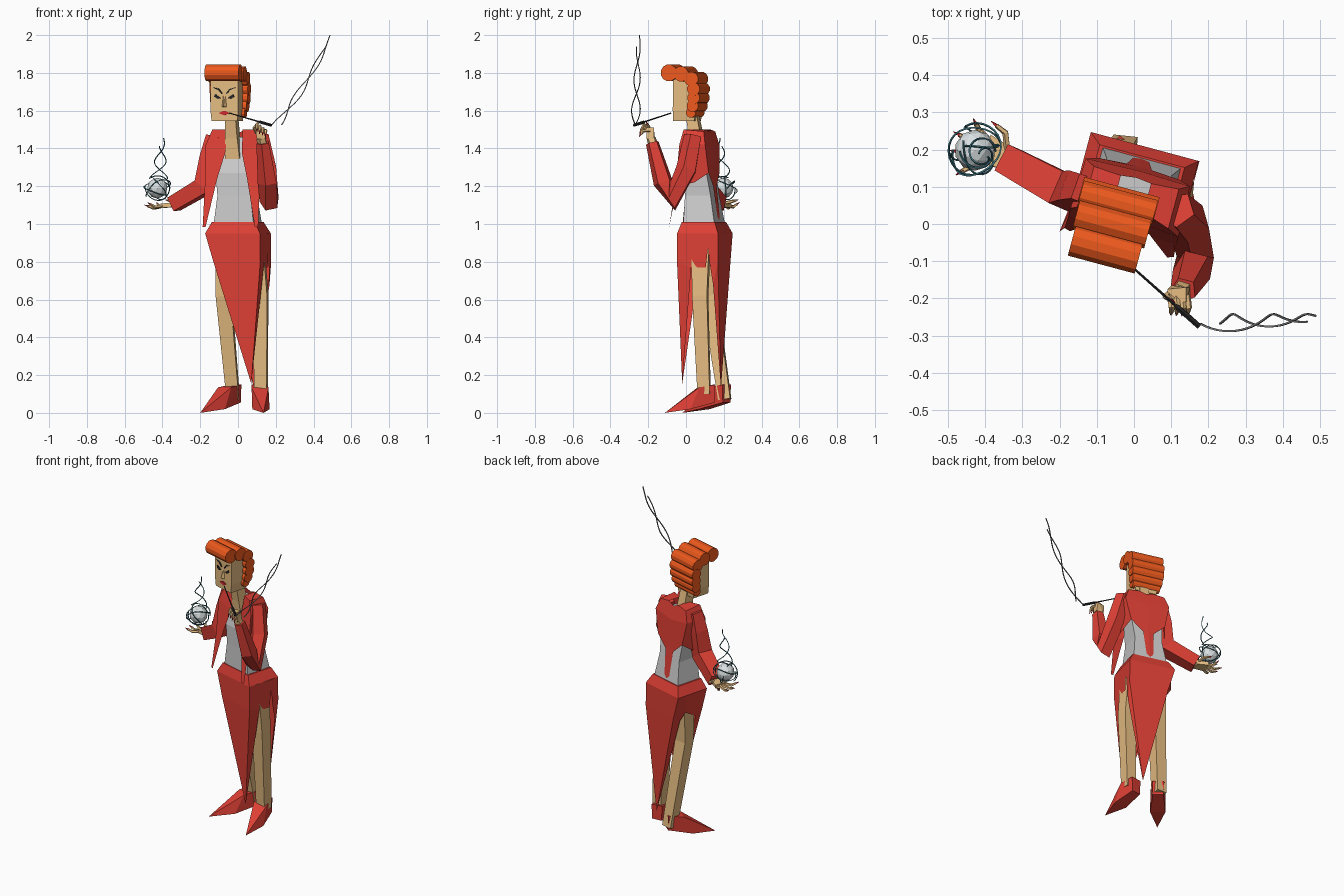
import bpy, bmesh, math
from mathutils import Vector, Matrix

V = Vector
TURN = math.radians(-15)          # whole body is turned a little


def material(name, rgb):
    m = bpy.data.materials.new(name)
    m.diffuse_color = (*rgb, 1)
    return m


RED = material("red_cloth", (0.72, 0.05, 0.035))
NAIL = material("nail_red", (0.6, 0.02, 0.03))
SKIN = material("skin", (0.78, 0.5, 0.22))
HAIR = material("hair_orange", (0.85, 0.1, 0.012))
BLACK = material("black", (0.02, 0.02, 0.02))
SMOKE = material("smoke_grey", (0.22, 0.22, 0.22))
TEAL = material("teal", (0.05, 0.18, 0.22))
PALE = material("pale_orb", (0.7, 0.75, 0.76))


def finish(name, bm, mat):
    bmesh.ops.recalc_face_normals(bm, faces=bm.faces)
    me = bpy.data.meshes.new(name)
    bm.to_mesh(me)
    bm.free()
    ob = bpy.data.objects.new(name, me)
    bpy.context.collection.objects.link(ob)
    if mat:
        me.materials.append(mat)
    return ob


def mesh(name, pts, faces, mat=None):
    bm = bmesh.new()
    vs = [bm.verts.new(p) for p in pts]
    for f in faces:
        bm.faces.new([vs[i] for i in f])
    return finish(name, bm, mat)


def hull(name, pts, mat=None):
    bm = bmesh.new()
    for p in pts:
        bm.verts.new(p)
    bmesh.ops.convex_hull(bm, input=bm.verts)
    return finish(name, bm, mat)


def loft(name, rings, mat=None):
    n, k = len(rings[0]), len(rings)
    faces = [(a * n + i, a * n + (i + 1) % n, a * n + n + (i + 1) % n, a * n + n + i)
             for a in range(k - 1) for i in range(n)]
    faces += [tuple(range(n)), tuple(range((k - 1) * n, k * n))]
    return mesh(name, [p for r in rings for p in r], faces, mat)


def tube(name, pts, radii, sides, mat, ref=(0.3, 0.9, 0.2)):
    pts = [V(p) for p in pts]
    if not isinstance(radii, (list, tuple)):
        radii = [radii] * len(pts)
    nrm, rings = V(ref), []
    for i, p in enumerate(pts):
        t = (pts[min(i + 1, len(pts) - 1)] - pts[max(i - 1, 0)]).normalized()
        nrm = (nrm - t * nrm.dot(t)).normalized()
        b = t.cross(nrm)
        ang = [math.tau * (j + 0.5) / sides for j in range(sides)]
        rings.append([p + (nrm * math.cos(a) + b * math.sin(a)) * radii[i] for a in ang])
    return loft(name, rings, mat)


def frame(cx, cy):
    rot = Matrix.Rotation(TURN, 3, 'Z')
    return lambda u, v, z: rot @ V((u, v, 0)) + V((cx, cy, z))


B = frame(0, 0.1)                 # body frame
H = frame(-0.054, 0.018)          # head frame


def box_ring(F, hw, v0, v1, z):
    return [F(-hw, v0, z), F(hw, v0, z), F(hw, v1, z), F(-hw, v1, z)]


# torso, neck and head
loft("torso", [box_ring(B, 0.112, -0.09, 0.085, 0.98), box_ring(B, 0.09, -0.085, 0.055, 1.15),
               box_ring(B, 0.1, -0.085, 0.035, 1.27), box_ring(B, 0.085, -0.06, 0.03, 1.37),
               box_ring(B, 0.05, -0.04, 0.028, 1.46)])
tube("neck", [(-0.02, 0.07, 1.35), (-0.028, 0.055, 1.46), (-0.035, 0.035, 1.57)],
     [0.056, 0.046, 0.041], 4, SKIN, (0.26, 0.97, 0))
loft("head", [box_ring(H, 0.07, -0.07, 0.045, 1.545), box_ring(H, 0.076, -0.071, 0.05, 1.6),
              box_ring(H, 0.076, -0.07, 0.05, 1.78)], SKIN)

# hair rolls: (v, z, radius, half length)
ROLLS = [(-0.088, 1.80, 0.045, 0.093), (-0.02, 1.795, 0.041, 0.1), (0.037, 1.768, 0.039, 0.103),
         (0.05, 1.715, 0.035, 0.105), (0.05, 1.668, 0.034, 0.103), (0.043, 1.625, 0.032, 0.098),
         (0.032, 1.59, 0.027, 0.09)]
for i, (v, z, r, h) in enumerate(ROLLS):
    tube(f"hair_roll_{i}", [H(-h, v, z), H(h, v, z)], r, 12, HAIR, (0, 0, 1))

# face
for s, side in ((-1, "right"), (1, "left")):
    eye = [(0.018, 1.667), (0.05, 1.688), (0.055, 1.674), (0.035, 1.662)]
    hull(f"eye_{side}", [H(s * u, v, z) for u, z in eye for v in (-0.069, -0.076)], BLACK)
    brow = [(0.012, 1.69), (0.03, 1.712), (0.06, 1.722)]
    tube(f"brow_{side}", [H(s * u, -0.073, z) for u, z in brow], [0.004, 0.005, 0.002], 4, BLACK)
hull("nose", [H(-0.006, -0.07, 1.68), H(0.006, -0.07, 1.68), H(-0.014, -0.07, 1.618),
              H(0.014, -0.07, 1.618), H(0, -0.09, 1.625)], SKIN)
hull("lips", [H(u, v, z) for v in (-0.068, -0.075) for u, z in
              ((-0.03, 1.587), (-0.01, 1.597), (0.01, 1.597), (0.03, 1.587), (0, 1.575))], NAIL)

# jacket: open front panels, shoulders, sides and a narrow back tail
for s, side in ((-1, "right"), (1, "left")):
    P = [(0.042, -0.06, 1.5), (0.118, -0.085, 1.5), (0.15, -0.1, 1.42), (0.15, -0.12, 1.2),
         (0.152, -0.155, 0.985), (0.135, -0.16, 0.985), (0.082, -0.12, 1.24), (0.045, -0.09, 1.38),
         (0.042, 0.02, 1.5), (0.118, 0.025, 1.49), (0.145, 0.04, 1.42), (0.112, 0.05, 1.27),
         (0, 0.025, 1.485), (0, 0.045, 1.4), (0, 0.055, 1.22), (0.035, 0.055, 1.2), (0.022, 0.075, 1.04),
         (0, 0.078, 1.02), (0.14, -0.02, 1.22)]
    F = [(0, 1, 2, 7), (7, 2, 3, 6), (6, 3, 4, 5), (0, 1, 9, 8), (1, 2, 10, 9), (2, 3, 18),
         (2, 18, 11, 10), (8, 9, 10, 13, 12), (13, 10, 11, 15, 14), (14, 15, 16, 17)]
    mesh(f"jacket_{side}", [B(s * u, v, z) for u, v, z in P], F, RED)

# sleeves
tube("sleeve_right", [(-0.125, 0.09, 1.465), (-0.15, 0.09, 1.35), (-0.178, 0.085, 1.2),
                      (-0.34, 0.172, 1.105)], [0.05, 0.06, 0.066, 0.056], 4, RED, (0.4, 0.9, 0.3))
tube("sleeve_left", [(0.115, 0.04, 1.465), (0.148, 0.005, 1.29), (0.168, -0.08, 1.115),
                     (0.158, -0.12, 1.22), (0.133, -0.178, 1.43)],
     [0.05, 0.058, 0.054, 0.054, 0.036], 5, RED, (1, 0.3, 0))

# skirt: waist block, then pointed front and back panels with side slits
loft("skirt_waist", [box_ring(B, 0.118, -0.095, 0.085, 1.01), box_ring(B, 0.15, -0.112, 0.112, 0.95)], RED)
TIPS = {-1: (0.07, -0.02, 0.155), 1: (0.085, 0.185, 0.13)}
SIDE = {-1: (0.045, 0.77, -0.035, 0.77), 1: (0.065, 0.8, 0.085, 0.68)}
for s, name in ((-1, "skirt_front"), (1, "skirt_back")):
    d = 0.112 * s
    a, za, b, zb = SIDE[s]
    P = [B(-0.15, d, 0.95), B(0.15, d, 0.95), B(0.152, d, 0.8), V(TIPS[s]),
         B(0.152, 0.058, 0.95), B(0.152, 0.058, 0.88), B(0.15, a, za), B(0.15, b, zb),
         B(-0.15, 0.058, 0.95), B(-0.15, 0.055, 0.84), B(-0.105, s * 0.06, 0.77), B(-0.105, d, 0.8)]
    mesh(name, P, [(0, 1, 2, 11), (11, 2, 3), (1, 4, 5, 6, 7, 2), (2, 7, 3),
                   (0, 8, 9, 10, 11), (11, 10, 3)], RED)

# legs and pointed shoes
LEGS = {"right": [(-0.065, 0.12, 0.93), (-0.075, 0.125, 0.62), (-0.025, 0.205, 0.07)],
        "left": [(0.085, 0.08, 0.93), (0.118, 0.075, 0.62), (0.122, 0.096, 0.1)]}
SHOES = {"right": ((-0.01, 0.215), (-0.2, -0.02)), "left": ((0.108, 0.15), (0.135, -0.112))}
for side in LEGS:
    tube(f"leg_{side}", LEGS[side], [0.068, 0.056, 0.046], 4, SKIN, (0.1, 1, 0))
    h, t = (V((*p, 0)) for p in SHOES[side])
    w = (t - h).normalized().cross(V((0, 0, 1)))
    P = [(0, 0.032, 0.055), (0, 0.036, 0.15), (0.32, 0.045, 0.135), (0.5, 0.046, 0.02), (0.15, 0.035, 0.045)]
    hull(f"shoe_{side}", [h.lerp(t, a) + w * b * s + V((0, 0, z)) for a, b, z in P for s in (-1, 1)] + [t], RED)


def finger(name, pts, r=0.009):
    tube(name, pts, [r, r, r * 0.7], 5, SKIN)
    a, b = V(pts[1]), V(pts[2])
    d = (b - a).normalized()
    tube(name + "_nail", [b - d * 0.006, b + d * 0.018], [r * 0.75, r * 0.15], 4, NAIL)


# open right hand under the orb
hull("palm_right", [(-0.33, 0.14, 1.115), (-0.32, 0.2, 1.115), (-0.34, 0.14, 1.09), (-0.33, 0.2, 1.09),
                    (-0.41, 0.165, 1.108), (-0.385, 0.24, 1.108), (-0.41, 0.165, 1.085), (-0.385, 0.24, 1.085)], SKIN)
for i, (mid, tip) in enumerate([((-0.44, 0.155, 1.09), (-0.465, 0.14, 1.105)),
                                ((-0.45, 0.19, 1.085), (-0.478, 0.195, 1.095)),
                                ((-0.44, 0.225, 1.085), (-0.47, 0.24, 1.095)),
                                ((-0.415, 0.25, 1.09), (-0.425, 0.27, 1.105)),
                                ((-0.345, 0.245, 1.12), (-0.37, 0.265, 1.125))]):
    base = (-0.395, 0.17 + 0.02 * min(i, 3), 1.095) if i < 4 else (-0.34, 0.2, 1.11)
    finger(f"finger_right_{i}", [base, mid, tip])

# left hand pinching the holder
tube("wrist_left", [(0.135, -0.17, 1.41), (0.122, -0.185, 1.455)], 0.026, 5, SKIN)
hull("palm_left", [(0.1, -0.165, 1.45), (0.15, -0.17, 1.45), (0.1, -0.205, 1.45), (0.145, -0.21, 1.45),
                   (0.09, -0.175, 1.505), (0.14, -0.17, 1.51), (0.09, -0.21, 1.505), (0.14, -0.21, 1.51)], SKIN)
for i in range(4):
    x = 0.098 + 0.015 * i
    finger(f"finger_left_{i}", [(x, -0.19, 1.495), (x + 0.004, -0.225, 1.53 - 0.012 * i),
                                (x + 0.002, -0.238, 1.5 - 0.008 * i)])
finger("thumb_left", [(0.1, -0.18, 1.48), (0.085, -0.195, 1.51), (0.1, -0.205, 1.53)])

# cigarette holder with its two smoke strands
A, E = V((-0.045, -0.08, 1.587)), V((0.175, -0.275, 1.523))
tube("holder", [A, A.lerp(E, 0.7), A.lerp(E, 0.74), E], [0.003, 0.004, 0.008, 0.008], 6, BLACK)
S0, S1 = V((0.205, -0.268, 1.525)), V((0.495, -0.25, 2.0))
for k, end in ((0, 1.0), (1, 0.87)):
    pts = []
    for i in range(29):
        f = end * i / 28
        a = f * 9 + k * math.pi
        r = 0.026 * (1 - 0.7 * f)
        p = S0.lerp(S1, f) + V((0.07 * (f - f * f), 0, 0))
        pts.append(p + V((math.cos(a) * r, math.sin(a) * r, 0)))
    tube(f"smoke_{k}", pts, 0.0035, 4, SMOKE)

# orb with swirling bands and a rising wisp
C = V((-0.427, 0.198, 1.19))
bm = bmesh.new()
bmesh.ops.create_icosphere(bm, subdivisions=2, radius=0.055, matrix=Matrix.Translation(C))
finish("orb", bm, PALE)
for k, (tilt, spin, r) in enumerate([(0.5, 0.3, 0.071), (1.1, 2.0, 0.068), (-0.6, 1.0, 0.074), (1.4, 0.2, 0.066)]):
    R = Matrix.Rotation(spin, 3, 'Z') @ Matrix.Rotation(tilt, 3, 'X')
    tube(f"orb_band_{k}", [C + R @ V((math.cos(a) * r, math.sin(a) * r, 0.01 * math.sin(2 * a)))
                           for a in (i * 0.24 + k for i in range(23))], 0.003, 4, TEAL)
for k in range(2):
    wisp = []
    for i in range(25):
        f = i / 24 * (1 - 0.2 * k)
        a = f * 7 + k * math.pi
        r = 0.04 * (1 - f) + 0.008
        wisp.append((-0.42 + 0.02 * f + r * math.cos(a), 0.195 - 0.02 * f + r * math.sin(a), 1.24 + 0.215 * f))
    tube(f"orb_wisp_{k}", wisp, 0.003, 4, TEAL)
